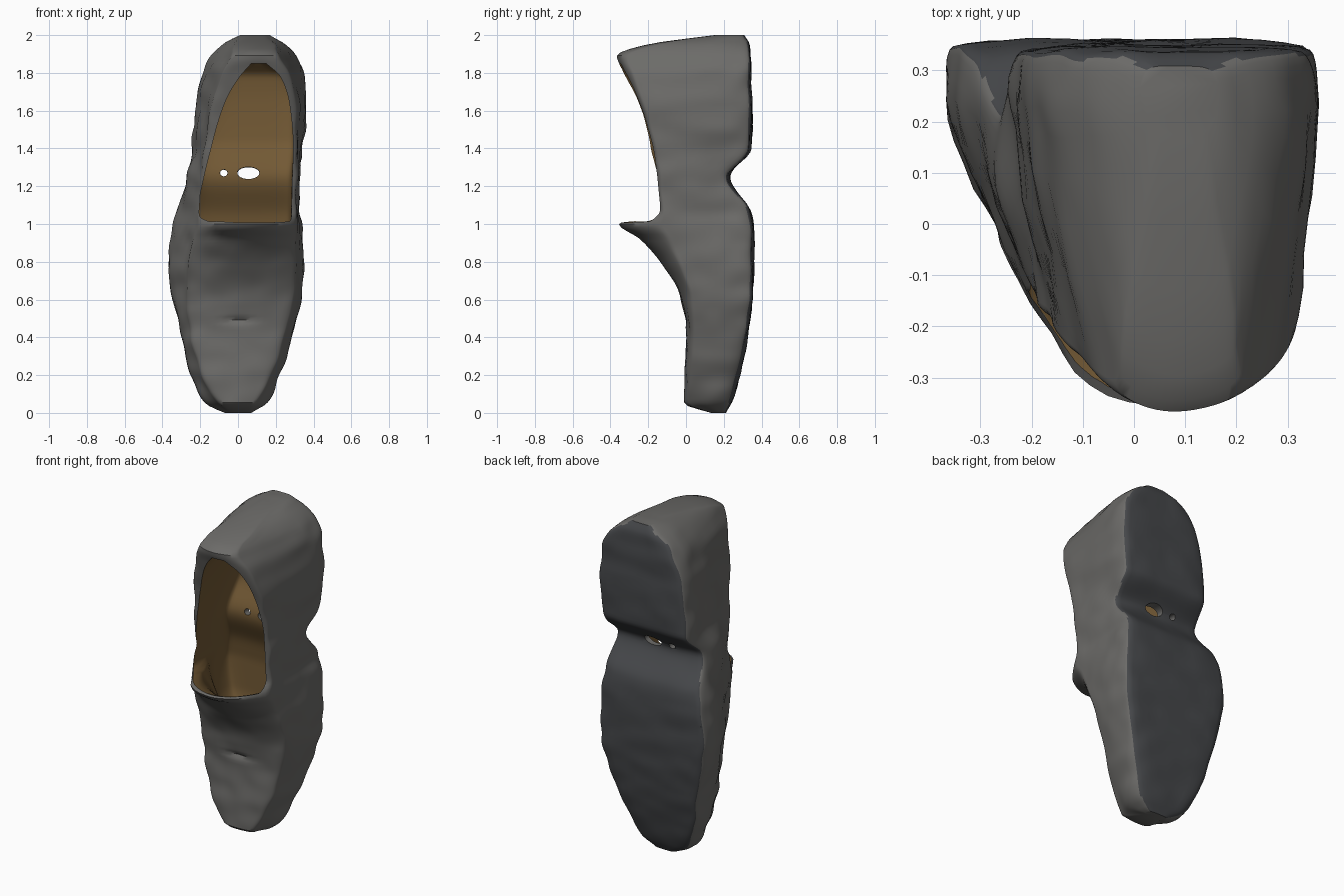
import bpy, bmesh, math
from mathutils import Vector, noise

if "Cube" in bpy.data.objects:
    bpy.data.objects.remove(bpy.data.objects["Cube"])

# z, sole left, sole right, front y, sole y, front-face left, front-face right, front roundness
OUTER = [
    (0.00, -0.07, 0.07, 0.13, 0.21, -0.05, 0.05, 0.02),
    (0.05, -0.17, 0.15, -0.01, 0.24, -0.11, 0.11, 0.02),
    (0.20, -0.25, 0.22, -0.01, 0.285, -0.20, 0.18, 0.02),
    (0.40, -0.30, 0.285, 0.00, 0.325, -0.25, 0.25, 0.03),
    (0.60, -0.34, 0.335, -0.03, 0.35, -0.28, 0.30, 0.05),
    (0.80, -0.37, 0.35, -0.14, 0.36, -0.27, 0.31, 0.10),
    (0.92, -0.36, 0.34, -0.255, 0.36, -0.24, 0.31, 0.17),
    (1.00, -0.345, 0.335, -0.37, 0.355, -0.22, 0.31, 0.24),
    (1.07, -0.32, 0.325, -0.155, 0.34, -0.21, 0.31, 0.02),
    (1.25, -0.27, 0.325, -0.17, 0.23, -0.20, 0.315, 0.02),
    (1.40, -0.245, 0.34, -0.20, 0.345, -0.18, 0.315, 0.03),
    (1.60, -0.225, 0.36, -0.25, 0.35, -0.15, 0.32, 0.03),
    (1.80, -0.185, 0.345, -0.335, 0.345, -0.09, 0.27, 0.04),
    (1.89, -0.14, 0.31, -0.37, 0.34, -0.04, 0.22, 0.05),
    (1.95, -0.08, 0.25, -0.21, 0.335, -0.02, 0.20, 0.05),
    (2.00, 0.01, 0.17, 0.15, 0.31, 0.04, 0.15, 0.02),
]
# the same columns for the foot cavity, which breaks out of the front as the opening
CAVITY = [
    (0.50, -0.12, 0.12, 0.10, 0.22, -0.08, 0.08, 0.03),
    (0.75, -0.25, 0.25, -0.02, 0.29, -0.18, 0.22, 0.08),
    (0.92, -0.27, 0.27, -0.19, 0.29, -0.19, 0.26, 0.16),
    (1.00, -0.26, 0.28, -0.335, 0.28, -0.17, 0.275, 0.22),
    (1.05, -0.25, 0.28, -0.45, 0.27, -0.17, 0.285, 0.10),
    (1.25, -0.21, 0.285, -0.45, 0.195, -0.14, 0.29, 0.05),
    (1.45, -0.18, 0.30, -0.45, 0.27, -0.10, 0.285, 0.05),
    (1.65, -0.13, 0.30, -0.45, 0.28, -0.045, 0.26, 0.05),
    (1.78, -0.08, 0.26, -0.45, 0.27, 0.02, 0.22, 0.05),
    (1.85, 0.05, 0.16, -0.45, 0.20, 0.07, 0.15, 0.05),
]


def material(name, rgb):
    m = bpy.data.materials.new(name)
    m.diffuse_color = (*rgb, 1)
    m.use_nodes = True
    m.node_tree.nodes["Principled BSDF"].inputs["Base Color"].default_value = m.diffuse_color
    return m


MATS = [material("leather", (0.15, 0.147, 0.14)), material("lining", (0.17, 0.10, 0.035)),
        material("sole", (0.06, 0.063, 0.068))]


def interpolate(rows, z):
    """Smooth, overshoot-free interpolation of a section table at height z."""
    i = 0
    while i < len(rows) - 2 and z > rows[i + 1][0]:
        i += 1

    def slope(k, c):
        if k <= 0 or k >= len(rows) - 1:
            k = min(max(k, 0), len(rows) - 2)
            return (rows[k + 1][c] - rows[k][c]) / (rows[k + 1][0] - rows[k][0])
        a = (rows[k][c] - rows[k - 1][c]) / (rows[k][0] - rows[k - 1][0])
        b = (rows[k + 1][c] - rows[k][c]) / (rows[k + 1][0] - rows[k][0])
        return 2 * a * b / (a + b) if a * b > 0 else 0
    h = rows[i + 1][0] - rows[i][0]
    t = min(max((z - rows[i][0]) / h, 0), 1)
    return [(2*t**3 - 3*t*t + 1) * rows[i][c] + (t**3 - 2*t*t + t) * h * slope(i, c)
            + (3*t*t - 2*t**3) * rows[i + 1][c] + (t**3 - t*t) * h * slope(i + 1, c)
            for c in range(1, 8)]


def section(xl, xr, yf, yb, cl, cr, r):
    """Closed outline: flat sole at the back, tapering sides, rounded front."""
    c, d = (cl + cr) / 2, yb - yf
    ys = yb - min(0.17, 0.5 * d)
    e = min(0.03, 0.15 * d)

    def half(x, w):
        s = 1 if x > c else -1
        return [(c + 0.55 * (w - c), yf + 0.25 * r), (w - s * 0.01, yf + 0.85 * r),
                (w, yf + r + e), (x, ys), (x, yb - e), (x - s * e, yb)]
    pts = [(c, yf)] + half(xr, cr) + [((xl + xr) / 2, yb)] + half(xl, cl)[::-1]
    for _ in range(2):
        n = len(pts)
        pts = [(pts[i][0] * (1 - f) + pts[(i + 1) % n][0] * f,
                pts[i][1] * (1 - f) + pts[(i + 1) % n][1] * f)
               for i in range(n) for f in (0.25, 0.75)]
    return pts


def loft(name, rows, levels, bump):
    bm = bmesh.new()
    rings = []
    zs = {rows[0][0] + (rows[-1][0] - rows[0][0]) * k / levels for k in range(levels + 1)}
    for z in sorted(zs):
        ring = []
        for x, y in section(*interpolate(rows, z)):
            p = Vector((x, y, z))
            n = noise.noise(p * 9) * bump
            crease = 0.02 * math.exp(-((z - 0.49) / 0.015)**2 - (x / 0.07)**2) if bump and y < 0.1 else 0
            ring.append(bm.verts.new((x + n, y + n * 0.7 + crease, z)))
        rings.append(ring)
    for a, b in zip(rings, rings[1:]):
        for i in range(len(a)):
            j = (i + 1) % len(a)
            bm.faces.new((a[i], a[j], b[j], b[i]))
    bm.faces.new(rings[0][::-1])
    bm.faces.new(rings[-1])
    bmesh.ops.recalc_face_normals(bm, faces=bm.faces)
    return finish(name, bm)


def finish(name, bm):
    me = bpy.data.meshes.new(name)
    bm.to_mesh(me)
    bm.free()
    for m in MATS:
        me.materials.append(m)
    ob = bpy.data.objects.new(name, me)
    bpy.context.collection.objects.link(ob)
    return ob


def cut(target, cutter):
    mod = target.modifiers.new("cut", 'BOOLEAN')
    mod.operation, mod.solver, mod.object = 'DIFFERENCE', 'EXACT', cutter
    bpy.context.view_layer.objects.active = target
    bpy.ops.object.modifier_apply(modifier=mod.name)
    bpy.data.objects.remove(cutter)


# shoe body, standing on its toe, with a darker sole on the back
shoe = loft("shoe", OUTER, 110, 0.012)
for p in shoe.data.polygons:
    if p.normal.y > 0.55:
        p.material_index = 2

# foot cavity and opening
cavity = loft("cavity_cutter", CAVITY, 70, 0)
for p in cavity.data.polygons:
    p.material_index = 1
cut(shoe, cavity)

# worn holes through the arch of the sole
for x, rx, rz in ((0.055, 0.06, 0.032), (-0.075, 0.02, 0.018)):
    bm = bmesh.new()
    bmesh.ops.create_uvsphere(bm, u_segments=20, v_segments=12, radius=1)
    bmesh.ops.scale(bm, verts=bm.verts, vec=(rx, 0.15, rz))
    bmesh.ops.translate(bm, verts=bm.verts, vec=(x, 0.21, 1.27))
    cut(shoe, finish("hole_cutter", bm))

# smooth shading with crisp rims
shoe.select_set(True)
bpy.context.view_layer.objects.active = shoe
bpy.ops.object.shade_smooth_by_angle(angle=math.radians(40))
